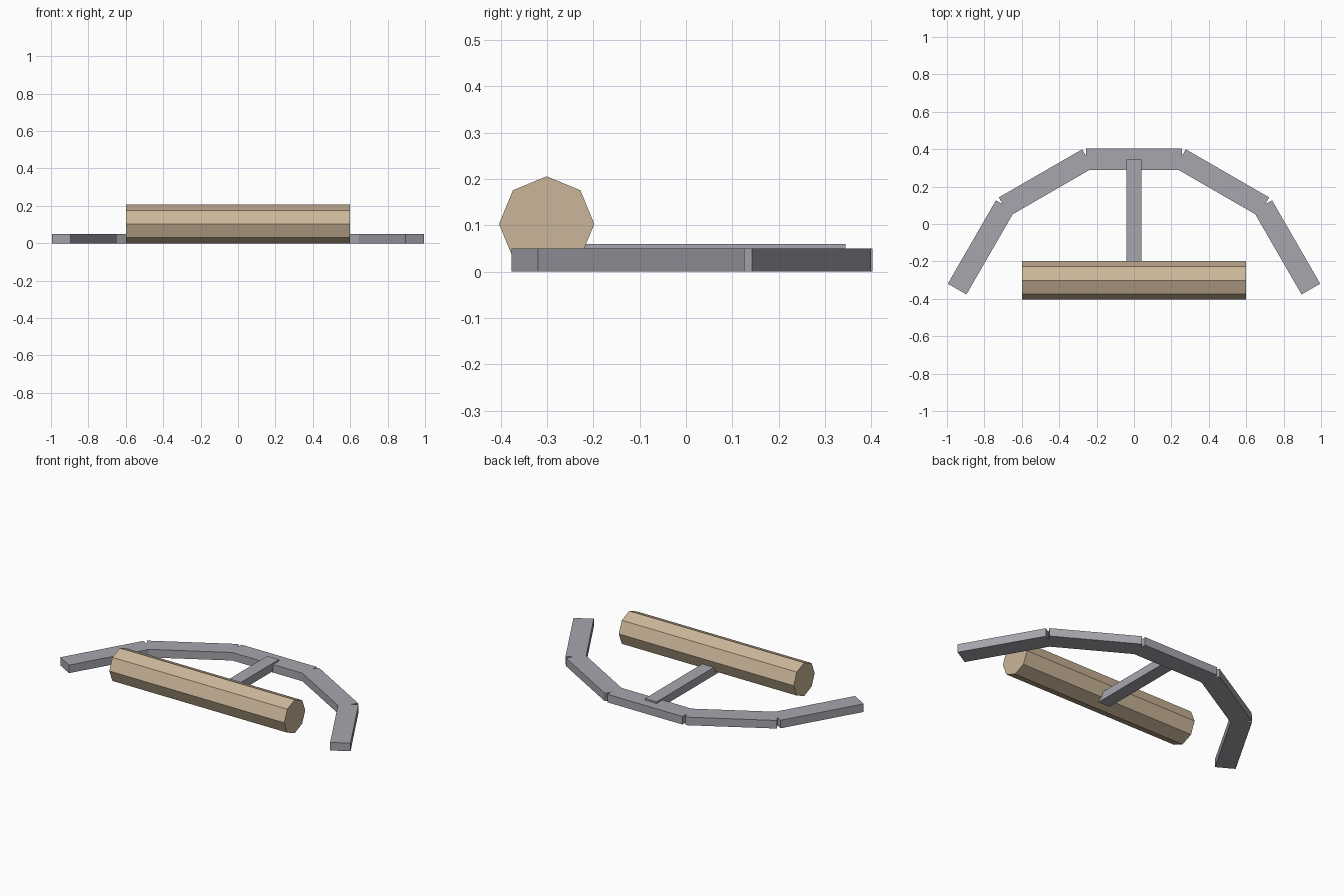
import bpy
import math

cube = bpy.data.objects.get("Cube")
if cube:
    bpy.data.objects.remove(cube, do_unlink=True)


def make_material(name, rgb):
    mat = bpy.data.materials.new(name)
    mat.use_nodes = True
    colour = (*rgb, 1.0)
    mat.diffuse_color = colour
    mat.node_tree.nodes["Principled BSDF"].inputs["Base Color"].default_value = colour
    return mat


metal = make_material("grey metal", (0.38, 0.38, 0.42))
wood = make_material("tan wood", (0.60, 0.47, 0.32))


def box(name, size, location, angle=0):
    bpy.ops.mesh.primitive_cube_add(size=1, location=location,
                                    rotation=(0, 0, math.radians(angle)))
    obj = bpy.context.object
    obj.name = name
    obj.scale = size
    obj.data.materials.append(metal)
    return obj


# Arched frame: one centre bar and mirrored angled bars
bar = (0.515, 0.115, 0.05)
box("centre_bar", bar, (0, 0.345, 0.025))
for side, sign in (("left", 1), ("right", -1)):
    box(side + "_middle_bar", bar, (sign * 0.471, 0.221, 0.025), -30 * sign)
    box(side + "_outer_bar", bar, (sign * 0.817, -0.125, 0.025), -60 * sign)

# Spoke joining the frame to the grip
box("spoke", (0.08, 0.6, 0.05), (0, 0.045, 0.035))

# Octagonal grip lying along x
bpy.ops.mesh.primitive_cylinder_add(vertices=8, radius=0.103, depth=1.2,
                                    location=(0, -0.301, 0.103),
                                    rotation=(0, math.pi / 2, 0))
grip = bpy.context.object
grip.name = "grip"
grip.data.materials.append(wood)
